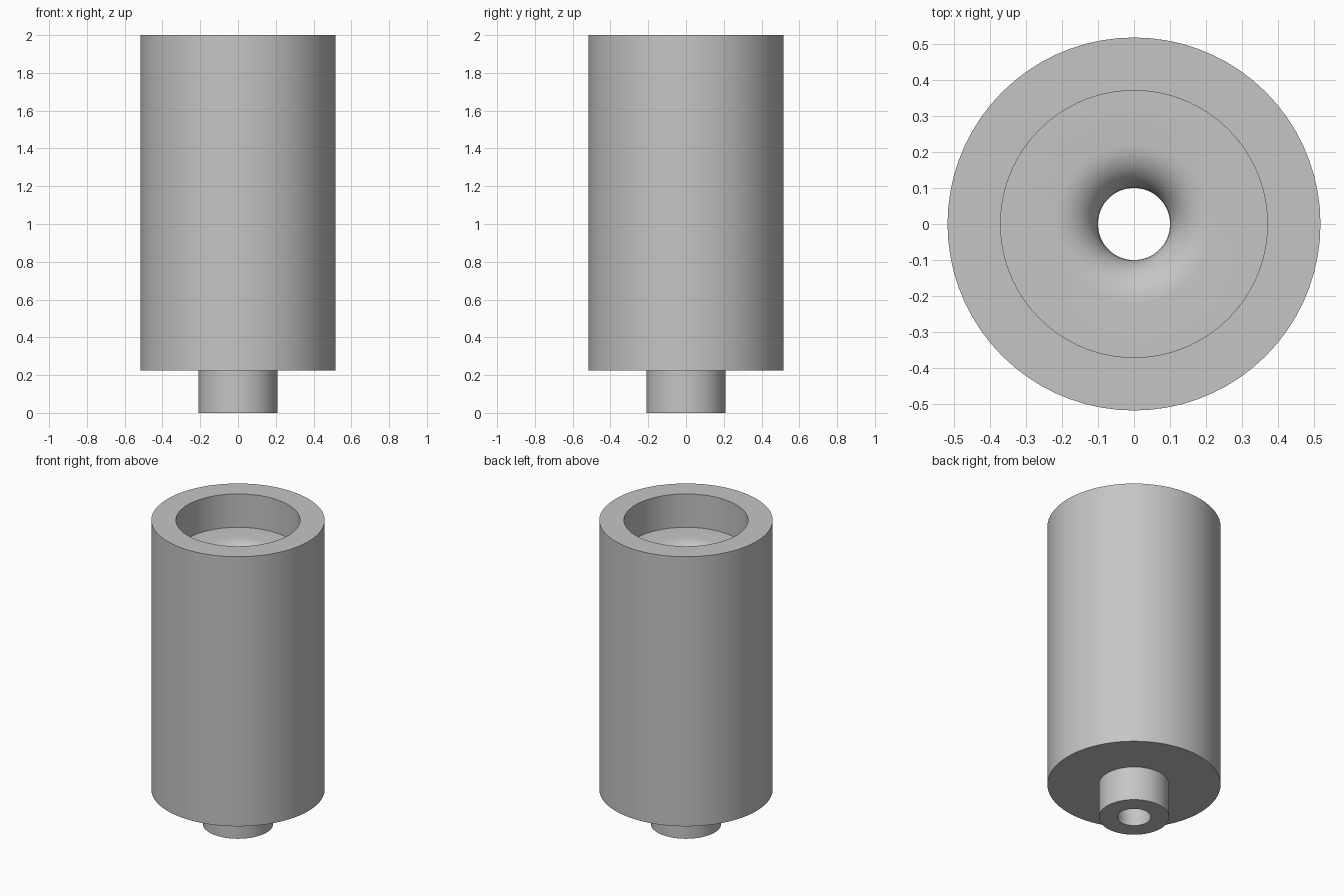
import bpy, bmesh, math

cube = bpy.data.objects.get("Cube")
if cube:
    bpy.data.objects.remove(cube, do_unlink=True)

SEGMENTS = 72
BODY_R, RECESS_R, STEM_R, HOLE_R = 0.517, 0.37, 0.21, 0.1
TOP, FLOOR, BODY_BOTTOM = 2.0, 1.78, 0.225
FLARE = 0.12

grey = bpy.data.materials.new("plain grey")
grey.use_nodes = True
colour = (0.56, 0.56, 0.56, 1)
grey.diffuse_color = colour
grey.node_tree.nodes["Principled BSDF"].inputs["Base Color"].default_value = colour


def revolve(name, profile):
    """Turn a closed (radius, height) profile around the z axis."""
    bm = bmesh.new()
    verts = [bm.verts.new((r, 0, z)) for r, z in profile]
    edges = [bm.edges.new((verts[i - 1], verts[i])) for i in range(len(verts))]
    bmesh.ops.spin(bm, geom=verts + edges, cent=(0, 0, 0), axis=(0, 0, 1),
                   angle=math.tau, steps=SEGMENTS, use_merge=True)
    bmesh.ops.remove_doubles(bm, verts=bm.verts, dist=1e-5)
    bmesh.ops.recalc_face_normals(bm, faces=bm.faces)
    mesh = bpy.data.meshes.new(name)
    bm.to_mesh(mesh)
    bm.free()
    mesh.materials.append(grey)
    obj = bpy.data.objects.new(name, mesh)
    bpy.context.collection.objects.link(obj)
    bpy.ops.object.select_all(action="DESELECT")
    obj.select_set(True)
    bpy.context.view_layer.objects.active = obj
    bpy.ops.object.shade_smooth_by_angle(angle=math.radians(30))
    return obj


# Rounded lip where the recess floor runs into the bore
lip = []
for i in range(9):
    a = math.pi / 2 * i / 8
    lip.append((HOLE_R + FLARE * (1 - math.sin(a)),
                FLOOR - FLARE * (1 - math.cos(a))))

# Body, stem, bore and top recess as one turned part
revolve("turned_sleeve", [
    (HOLE_R, 0), (STEM_R, 0), (STEM_R, BODY_BOTTOM), (BODY_R, BODY_BOTTOM),
    (BODY_R, TOP), (RECESS_R, TOP), (RECESS_R, FLOOR)] + lip)
